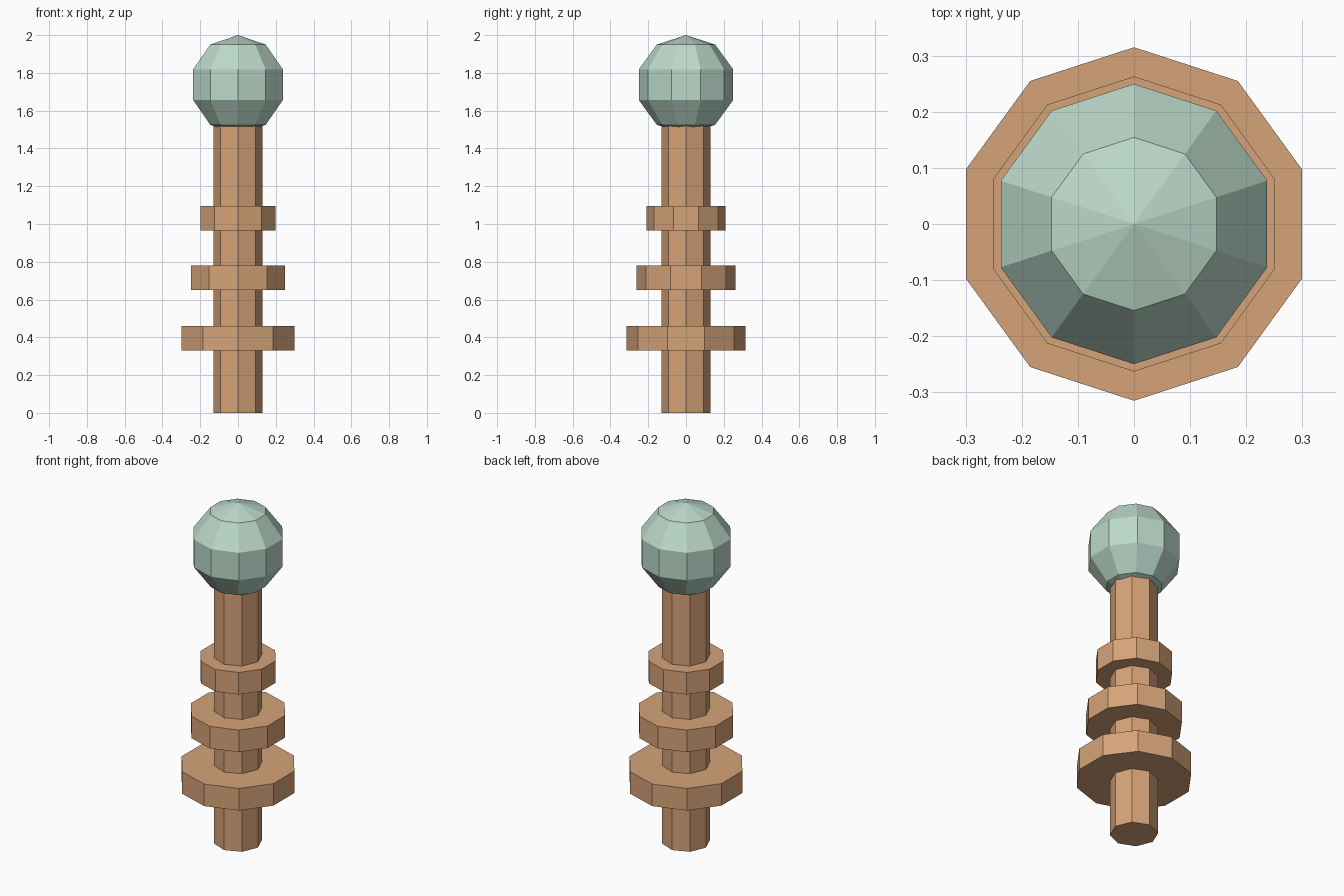
import bpy
import bmesh
from math import sin, cos, pi

cube = bpy.data.objects.get("Cube")
if cube:
    bpy.data.objects.remove(cube, do_unlink=True)


def make_material(name, rgb):
    mat = bpy.data.materials.new(name)
    mat.use_nodes = True
    mat.diffuse_color = (*rgb, 1)
    mat.node_tree.nodes["Principled BSDF"].inputs["Base Color"].default_value = (*rgb, 1)
    return mat


def lathe(name, profile, sides, mat):
    """Turn (radius, height) points about z, with a corner on +y; zero radius makes a pole."""
    bm = bmesh.new()
    rings = []
    for r, z in profile:
        if r == 0:
            rings.append([bm.verts.new((0, 0, z))] * sides)
        else:
            angles = [pi / 2 + 2 * pi * i / sides for i in range(sides)]
            rings.append([bm.verts.new((r * cos(a), r * sin(a), z)) for a in angles])
    for low, high in zip(rings, rings[1:]):
        for i in range(sides):
            j = (i + 1) % sides
            corners = dict.fromkeys((low[i], low[j], high[j], high[i]))
            bm.faces.new(list(corners))
    # Close open ends with flat caps
    for ring, r in ((rings[0], profile[0][0]), (rings[-1], profile[-1][0])):
        if r:
            bm.faces.new(ring)
    bmesh.ops.recalc_face_normals(bm, faces=bm.faces)
    mesh = bpy.data.meshes.new(name)
    bm.to_mesh(mesh)
    bm.free()
    mesh.materials.append(mat)
    obj = bpy.data.objects.new(name, mesh)
    bpy.context.collection.objects.link(obj)
    return obj


copper = make_material("copper_brown", (0.67, 0.37, 0.19))
mint = make_material("pale_mint", (0.50, 0.69, 0.59))

# Central post, reaching just inside the ball
lathe("post", [(0.13, 0), (0.13, 1.55)], 8, copper)

# Three collars, shrinking upwards
for name, radius, base in (("lower_collar", 0.315, 0.33),
                           ("middle_collar", 0.263, 0.65),
                           ("upper_collar", 0.21, 0.965)):
    lathe(name, [(radius, base), (radius, base + 0.13)], 10, copper)

# Faceted ball on top
R = 0.2625
ball = [(0 if k in (0, 5) else R * sin(k * pi / 5), 2 - R - R * cos(k * pi / 5))
        for k in range(6)]
lathe("ball", ball, 10, mint)
